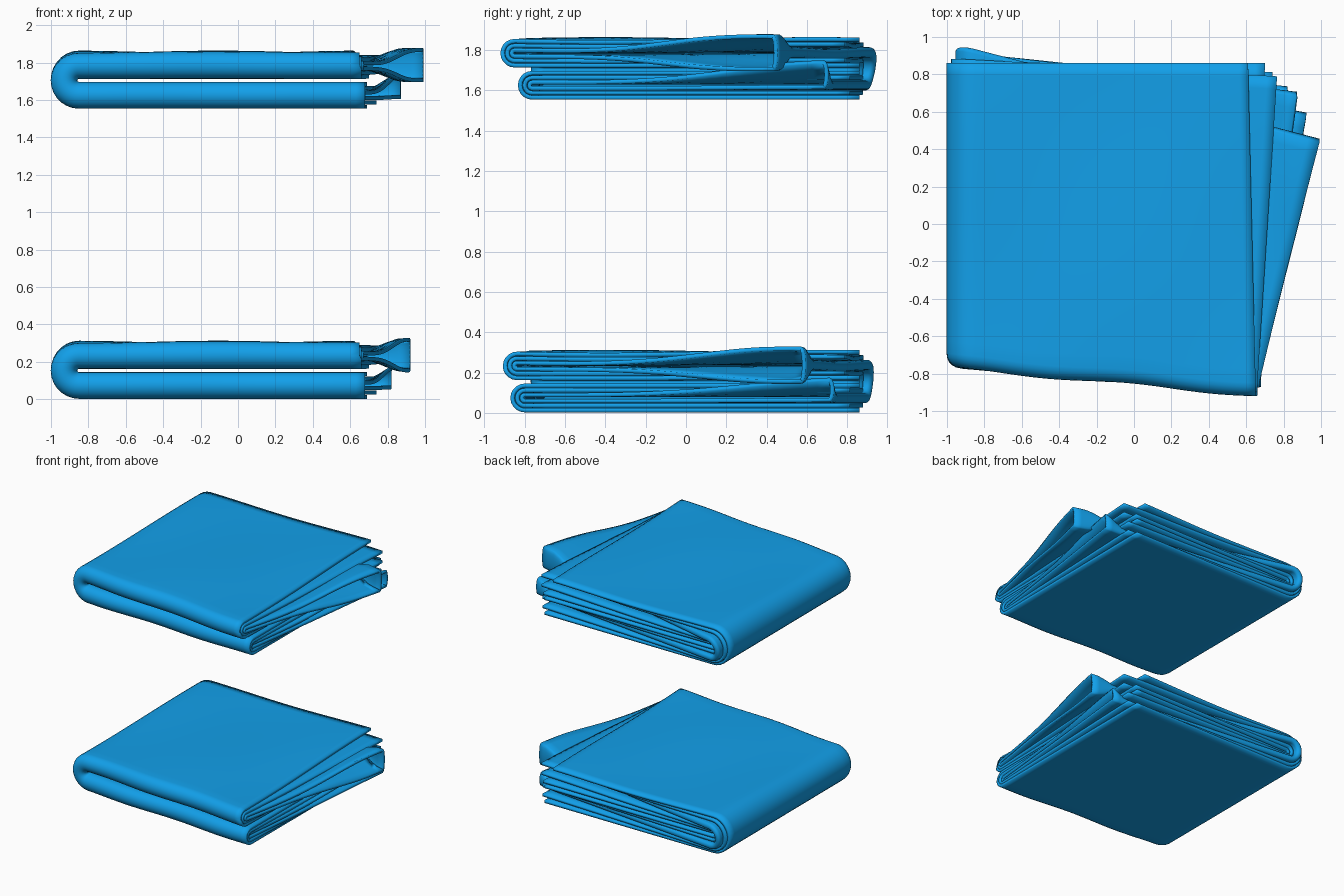
import bpy, bmesh, math

if "Cube" in bpy.data.objects:
    bpy.data.objects.remove(bpy.data.objects["Cube"])

XC, R, THICK = -0.85, 0.08, 0.021      # centre of the left fold, packet spacing, cloth thickness

blue = bpy.data.materials.new("blue_cloth")
blue.diffuse_color = (0.006, 0.35, 0.82, 1)
blue.use_nodes = True
blue.node_tree.nodes["Principled BSDF"].inputs["Base Color"].default_value = blue.diffuse_color


def smooth(t):
    t = max(0.0, min(1.0, t))
    return t * t * (3 - 2 * t)


def mix(a, b, t):
    return a + (b - a) * t


def profile(m, closed):
    """Folded cross-section: (position along y 0..1, roll offset in y, normal offset)."""
    arm = [k / 24 for k in range(25)]
    turn = [math.pi * k / 10 for k in range(1, 10)]
    pts = [(1 - t, 0, m) for t in arm]
    pts += [(0, -m * math.sin(a), m * math.cos(a)) for a in turn]
    pts += [(t, 0, -m) for t in arm]
    if closed:
        pts += [(1, m * math.sin(a), -m * math.cos(a)) for a in turn]
    return pts


def fold(name, zc, m, inset, back, slopes, ends, fronts, closed=False, flare=0):
    """Sweep a folded cross-section round the left fold. Pairs are (upper, lower) packet."""
    pts = profile(m, closed)
    # stations: upper leg, left bend, lower leg
    stations = [("leg", 1, k / 30) for k in range(30)]
    stations += [("bend", 0, k / 14) for k in range(15)]
    stations += [("leg", -1, 1 - k / 30) for k in range(1, 31)]
    bm = bmesh.new()
    rows = []
    for kind, side, u in stations:
        w = (1 - side) / 2 if kind == "leg" else smooth(u)
        slope = mix(*slopes, w)
        front_end = mix(*fronts, w)
        row = []
        for t, dy, n in pts:
            if kind == "leg":
                e0, e1 = ends(side, n)
                x = mix(mix(e0, e1, t), XC, u)
            else:
                a = math.pi * (0.5 + u)
                x = XC + (R + n) * math.cos(a)
            yf = mix(-0.76, front_end, (x + 1) / 1.65) + inset + m
            yf += 0.008 * math.sin(7 * x + 1.5 * w + zc)
            yb = back - slope * (x + 0.7) - (m if closed else 0)
            y = mix(yf, yb, t) + dy
            # loose loop opens up where it leaves the stack
            f = smooth((x - 0.66) / 0.24) * smooth((t - 0.1) / 0.8)
            nn = n * (1 + flare * f * (1 if side > 0 else 0.75))
            if closed and side < 0:
                nn -= 0.055 * f
            if kind == "leg":
                z = zc + side * (R + nn)
            else:
                z = zc + (R + nn) * math.sin(a)
            # gentle unevenness of the pile
            if z > zc:
                z += 0.5 * ((z - zc) / 0.15) * 0.016 * (math.sin(4 * x + 2) * math.cos(3 * y + 1.2))
            row.append(bm.verts.new((x, y, z)))
        rows.append(row)
    count = len(pts)
    for r0, r1 in zip(rows, rows[1:]):
        for j in range(count if closed else count - 1):
            k = (j + 1) % count
            bm.faces.new((r0[j], r0[k], r1[k], r1[j]))
    bmesh.ops.recalc_face_normals(bm, faces=bm.faces)
    mesh = bpy.data.meshes.new(name)
    bm.to_mesh(mesh)
    bm.free()
    ob = bpy.data.objects.new(name, mesh)
    bpy.context.collection.objects.link(ob)
    mesh.materials.append(blue)
    solid = ob.modifiers.new("cloth_thickness", "SOLIDIFY")
    solid.thickness, solid.offset = THICK, 0
    bpy.ops.object.select_all(action="DESELECT")
    ob.select_set(True)
    bpy.context.view_layer.objects.active = ob
    bpy.ops.object.shade_smooth_by_angle(angle=math.radians(50))


def folded_cloth(prefix, zc, fronts, loop_slopes, loop_ends):
    # outer wrap
    def outer_ends(side, n):
        if side > 0:
            return (0.65, 0.61) if n > 0 else (0.66, 0.70)
        return (0.68, 0.69)
    fold(prefix + "_outer_wrap", zc, 0.061, 0, 0.86, (0, 0), outer_ends, fronts)
    # second layer, projecting a little further right
    fold(prefix + "_second_layer", zc, 0.038, 0.023, 0.87, (0.055, 0.04),
         lambda side, n: (0.66, 0.765) if side > 0 else (0.68, 0.74), fronts)
    # inner loop, turned askew so its corner fans out
    fold(prefix + "_inner_loop", zc, 0.015, 0.046, 0.885, loop_slopes,
         lambda side, n: (0.67, loop_ends[0 if side > 0 else 1]), fronts, True, 4.3)


folded_cloth("lower_cloth", 0.154, (-0.89, -0.86), (0.185, 0.105), (0.92, 0.82))
folded_cloth("upper_cloth", 1.705, (-0.91, -0.83), (0.26, 0.12), (0.99, 0.87))
